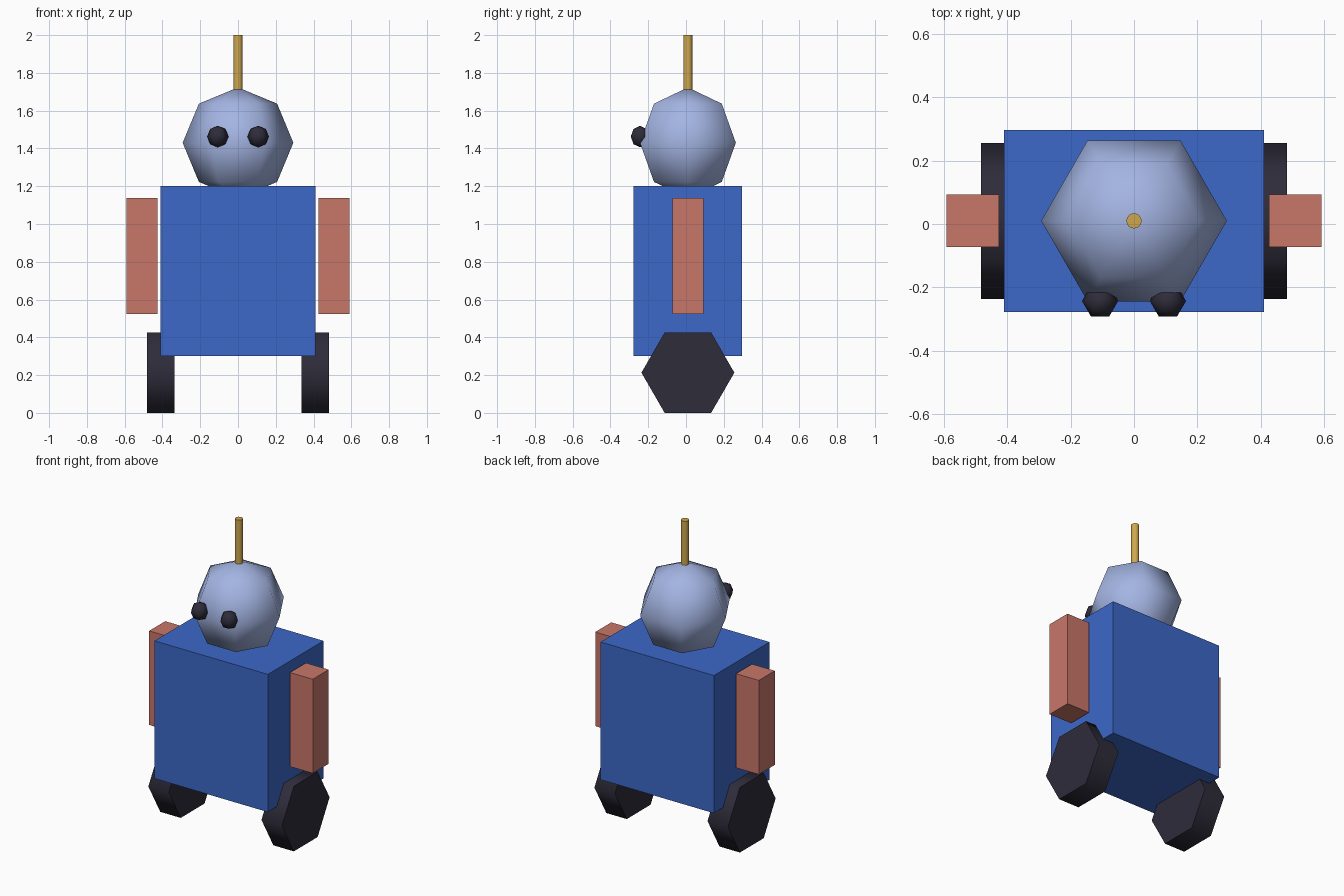
import bpy
import math

if "Cube" in bpy.data.objects:
    bpy.data.objects.remove(bpy.data.objects["Cube"])

CY = 0.01  # shared depth centre of all main parts


def material(name, rgb):
    m = bpy.data.materials.new(name)
    m.diffuse_color = (*rgb, 1)
    m.use_nodes = True
    m.node_tree.nodes["Principled BSDF"].inputs["Base Color"].default_value = m.diffuse_color
    return m


BLUE = material("blue", (0.045, 0.139, 0.578))
PALE = material("pale_blue", (0.37, 0.46, 0.77))
CORAL = material("coral", (0.578, 0.181, 0.141))
DARK = material("charcoal", (0.027, 0.025, 0.042))
GOLD = material("gold", (0.62, 0.39, 0.08))


def finish(name, mat, smooth=True):
    ob = bpy.context.object
    ob.name = name
    ob.data.materials.append(mat)
    if smooth:
        bpy.ops.object.shade_smooth_by_angle(angle=math.radians(70))
    return ob


def box(name, mat, center, size):
    bpy.ops.mesh.primitive_cube_add(size=1, location=center)
    bpy.context.object.scale = size
    bpy.ops.object.transform_apply(location=False, rotation=False, scale=True)
    return finish(name, mat, smooth=False)


def ball(name, mat, center, radius):
    bpy.ops.mesh.primitive_uv_sphere_add(
        segments=6, ring_count=4, radius=radius, location=center,
        rotation=(0, 0, 0))
    ob = bpy.context.object
    # turn so that corners lie on the x axis
    if max(v.co.x for v in ob.data.vertices) < 0.95 * radius:
        ob.rotation_euler.z = math.radians(30)
        bpy.ops.object.transform_apply(location=False, rotation=True, scale=False)
    return finish(name, mat)


# Torso and head
box("torso", BLUE, (0, CY, 0.75), (0.82, 0.574, 0.9))
ball("head", PALE, (0, CY, 1.43), 0.293)

# Antenna
bpy.ops.mesh.primitive_cylinder_add(
    vertices=16, radius=0.024, depth=0.3, location=(0, CY, 1.85))
finish("antenna", GOLD)

# Paired parts
for side, s in (("left", -1), ("right", 1)):
    ball(side + "_eye", DARK, (s * 0.107, -0.243, 1.463), 0.057)
    box(side + "_arm", CORAL, (s * 0.509, CY, 0.831), (0.165, 0.165, 0.615))

    # Six-sided wheel lying flat on the ground, axis along x
    bpy.ops.mesh.primitive_cylinder_add(
        vertices=6, radius=0.246, depth=0.148,
        location=(s * 0.409, CY, 0.213), rotation=(0, math.pi / 2, 0))
    wheel = bpy.context.object
    bpy.ops.object.transform_apply(location=False, rotation=True, scale=False)
    if max(v.co.z for v in wheel.data.vertices) > 0.23:
        wheel.rotation_euler.x = math.radians(30)
        bpy.ops.object.transform_apply(location=False, rotation=True, scale=False)
    finish(side + "_wheel", DARK)
